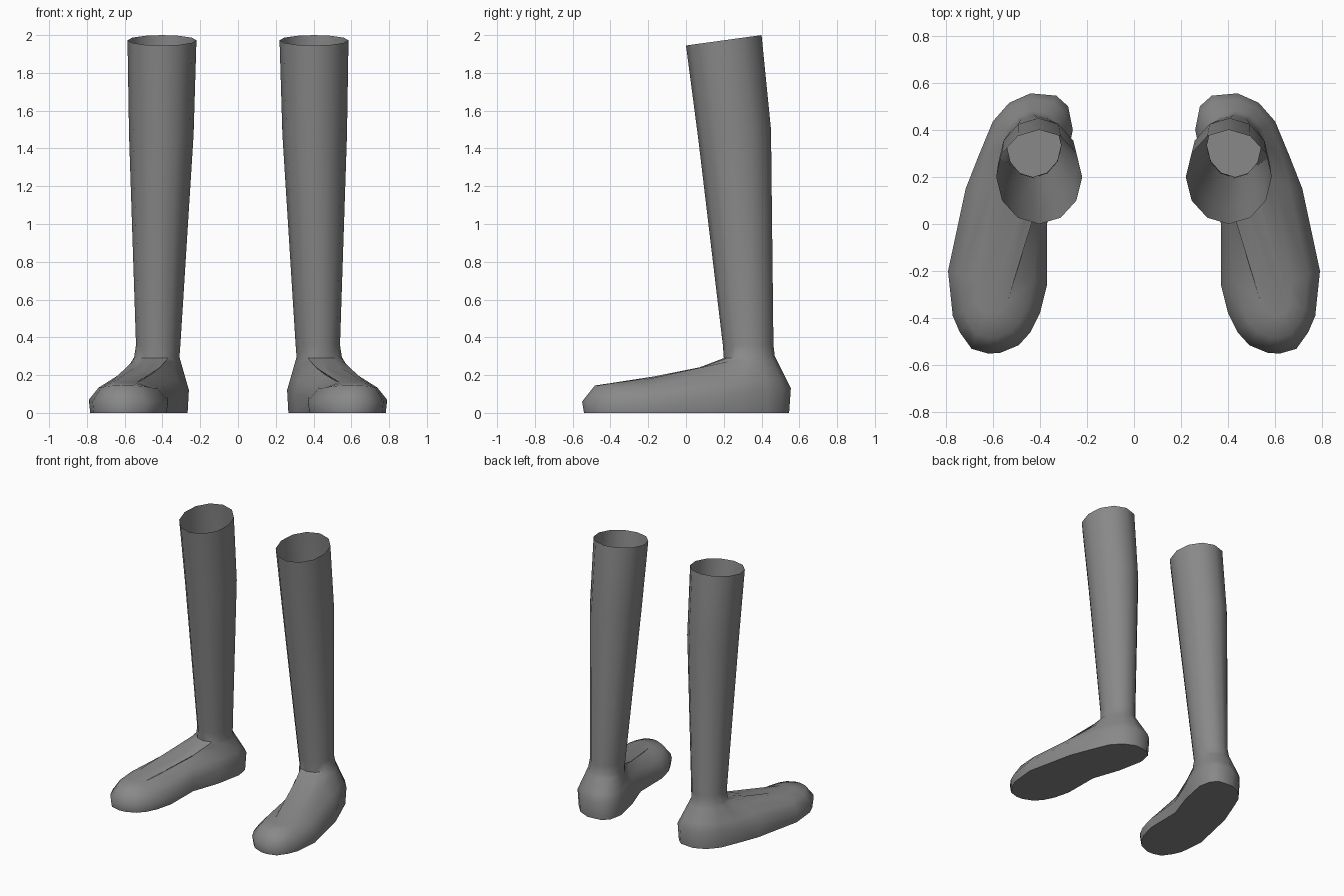
import bpy, bmesh, math
from mathutils import Vector

if "Cube" in bpy.data.objects:
    bpy.data.objects.remove(bpy.data.objects["Cube"])

grey = bpy.data.materials.new("grey")
grey.diffuse_color = (0.25, 0.25, 0.25, 1)
grey.use_nodes = True
grey.node_tree.nodes["Principled BSDF"].inputs["Base Color"].default_value = grey.diffuse_color

# Foot outline (x, y) with the ankle column each point rises to (0 = front)
OUTLINE = [(.62, -.55, 0), (.69, -.53, 0), (.74, -.46, 0), (.77, -.39, 1),
           (.79, -.20, 1), (.715, .15, 2), (.66, .29, 3), (.60, .435, 4),
           (.53, .515, 5), (.44, .555, 6), (.33, .545, 7), (.28, .50, 8),
           (.26, .40, 9), (.30, .20, 10), (.37, 0, 11), (.37, -.26, 11),
           (.40, -.38, 11), (.44, -.46, 0), (.49, -.515, 0), (.57, -.548, 0)]
SPINE = Vector((.61, -.30)), Vector((.43, .33))


def clamp(v):
    return max(0.0, min(1.0, v))


def instep(y):
    """Height of the foot's top ridge."""
    if y < .04:
        return .145 + (max(y, -.48) + .48) * .154
    return .225 + (min(y, .2) - .04) * .406


def leg_ring(x0, x1, y0, y1, z0, z1):
    """Twelve-sided ring, tilted from z0 at the front to z1 at the back."""
    ring = []
    for k in range(12):
        a = math.radians(30 * k - 90)
        s, c = math.sin(a), math.cos(a)
        ring.append(Vector(((x0 + x1) / 2 + c * (x1 - x0) / 2,
                            (y0 + y1) / 2 + s * (y1 - y0) / 2,
                            (z0 + z1) / 2 + s * (z1 - z0) / 2)))
    return ring


def foot_column(x, y, ankle):
    """Points from the sole up to just below the ankle."""
    p = Vector((x, y))
    d = SPINE[1] - SPINE[0]
    mid = SPINE[0] + d * clamp((p - SPINE[0]).dot(d) / d.length_squared)
    toe = clamp((-.3 - y) / .25)
    heel = clamp((y + .05) / .35)
    wide = Vector((x, y, .06 + .07 * clamp((y + .3) / .8)))
    sole = p.lerp(mid, .04)
    shoulder = p.lerp(mid, .27)
    ridge = p.lerp(mid, .65)
    top = ridge.lerp(ankle.xy, .70)
    upper = [shoulder.to_3d(), ridge.to_3d(), top.to_3d()]
    upper[0].z = instep(shoulder.y) * (.72 + .28 * toe)
    upper[1].z = instep(ridge.y) * (.94 + .06 * toe)
    upper[2].z = instep(top.y)
    upper = [f.lerp(wide.lerp(ankle, t), heel) for f, t in zip(upper, (.3, .6, .85))]
    return [Vector((sole.x, sole.y, 0)), wide] + upper


def build_sock(name, side):
    legs = [leg_ring(.31, .55, .20, .47, .29, .30),
            leg_ring(.305, .54, .195, .463, .36, .36),
            leg_ring(.235, .577, .065, .45, 1.45, 1.50),
            leg_ring(.22, .585, 0, .40, 1.945, 2.0)]
    bm = bmesh.new()

    def vert(v):
        return bm.verts.new((v.x * side, v.y, v.z))

    leg_verts = [[vert(v) for v in ring] for ring in legs]
    cols = [[vert(v) for v in foot_column(x, y, legs[0][k])] + [leg_verts[0][k]]
            for x, y, k in OUTLINE]
    # Foot skin; toe columns share ankle corners
    for a, b in zip(cols, cols[1:] + cols[:1]):
        for i in range(len(a) - 1):
            corners = list(dict.fromkeys((a[i], b[i], b[i + 1], a[i + 1])))
            bm.faces.new(corners)
    # Open leg tube
    for lo, hi in zip(leg_verts, leg_verts[1:]):
        for k in range(12):
            j = (k + 1) % 12
            bm.faces.new((lo[k], lo[j], hi[j], hi[k]))
    # Flat sole
    bm.faces.new([c[0] for c in reversed(cols)])
    if side < 0:
        bmesh.ops.reverse_faces(bm, faces=bm.faces[:])
    mesh = bpy.data.meshes.new(name)
    bm.to_mesh(mesh)
    bm.free()
    mesh.materials.append(grey)
    obj = bpy.data.objects.new(name, mesh)
    bpy.context.collection.objects.link(obj)
    bpy.ops.object.select_all(action='DESELECT')
    obj.select_set(True)
    bpy.context.view_layer.objects.active = obj
    bpy.ops.object.shade_smooth_by_angle(angle=math.radians(55))


build_sock("left_sock", 1)
build_sock("right_sock", -1)
